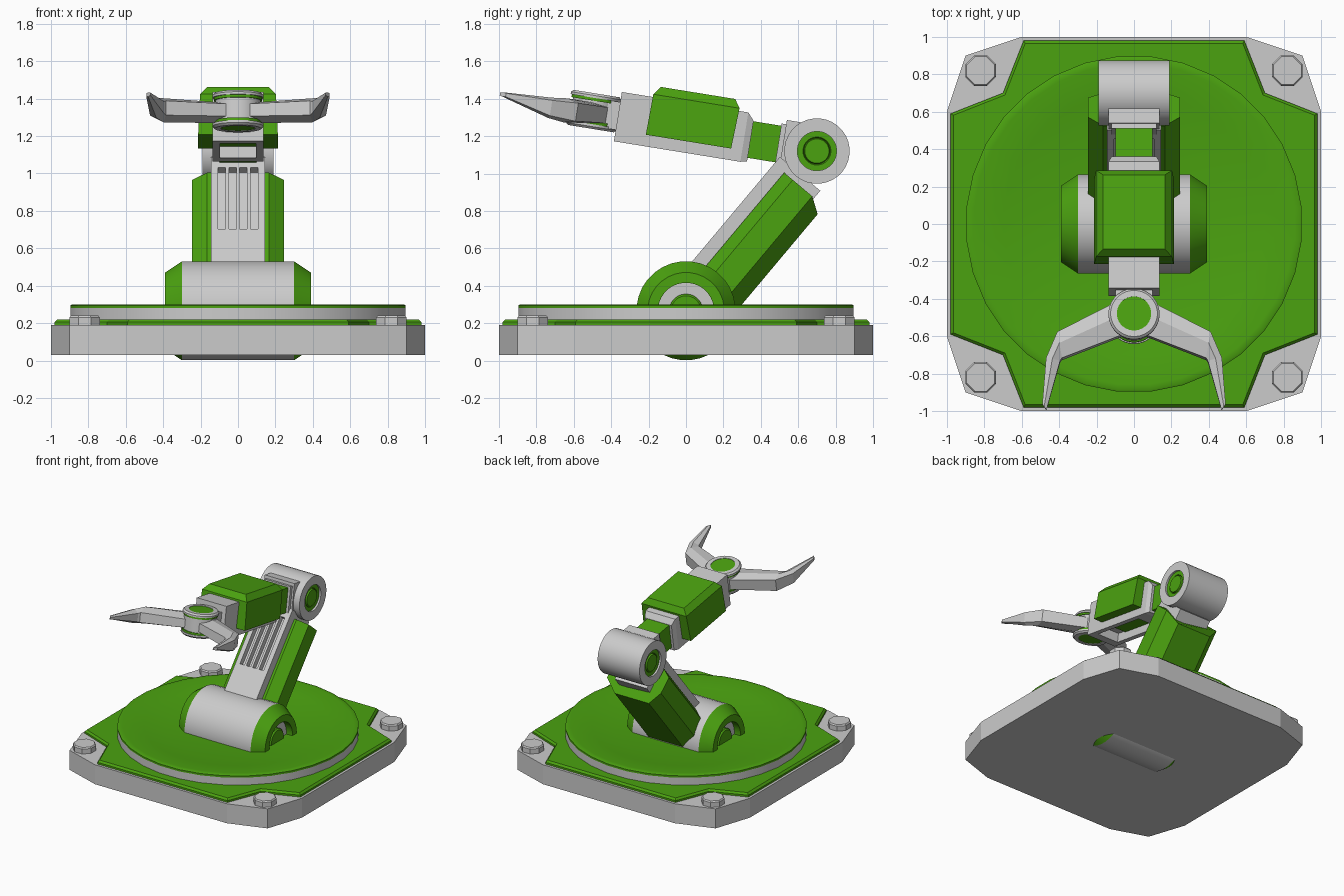
import bpy, bmesh
from math import sin, cos, pi, radians
from mathutils import Matrix, Vector

if "Cube" in bpy.data.objects:
    bpy.data.objects.remove(bpy.data.objects["Cube"])

green = bpy.data.materials.new("green_paint")
green.diffuse_color = (0.07, 0.36, 0.005, 1)
green.use_nodes = True
green.node_tree.nodes["Principled BSDF"].inputs["Base Color"].default_value = green.diffuse_color


def loft(name, rings, M=Matrix(), mat=None, smooth=False, closed=False):
    """Skin a list of equal-length rings; capped at the ends, or closed into a loop."""
    bm = bmesh.new()
    vs = [[bm.verts.new(M @ Vector(p)) for p in r] for r in rings]
    n = len(vs[0])
    pairs = list(zip(vs, vs[1:])) + ([(vs[-1], vs[0])] if closed else [])
    for a, b in pairs:
        for i in range(n):
            j = (i + 1) % n
            bm.faces.new((a[i], a[j], b[j], b[i]))
    if not closed:
        bm.faces.new(vs[0][::-1])
        bm.faces.new(vs[-1])
    bmesh.ops.recalc_face_normals(bm, faces=bm.faces)
    me = bpy.data.meshes.new(name)
    bm.to_mesh(me)
    bm.free()
    ob = bpy.data.objects.new(name, me)
    bpy.context.collection.objects.link(ob)
    if mat:
        me.materials.append(mat)
    if smooth:
        bpy.ops.object.select_all(action='DESELECT')
        bpy.context.view_layer.objects.active = ob
        ob.select_set(True)
        bpy.ops.object.shade_smooth_by_angle(angle=radians(30))
    return ob


def lathe(name, profile, M=Matrix(), mat=None, seg=32, smooth=True, closed=False):
    """Revolve (radius, height) points about local z."""
    rings = [[(r * cos(2 * pi * (i + .5) / seg), r * sin(2 * pi * (i + .5) / seg), h)
              for i in range(seg)] for r, h in profile]
    return loft(name, rings, M, mat, smooth, closed)


def box(name, x, y, z, M=Matrix(), mat=None):
    """Box from ranges on each local axis."""
    return loft(name, [[(x[0], y[0], k), (x[1], y[0], k), (x[1], y[1], k), (x[0], y[1], k)]
                       for k in z], M, mat)


def cut(ob, cutter):
    m = ob.modifiers.new("cut", 'BOOLEAN')
    m.object, m.operation, m.solver = cutter, 'DIFFERENCE', 'EXACT'
    bpy.context.view_layer.objects.active = ob
    bpy.ops.object.modifier_apply(modifier=m.name)
    bpy.data.objects.remove(cutter)


def outline(quarter, z, k=1.0):
    """Repeat a corner outline in four quarter turns."""
    pts = []
    for q in range(4):
        c, s = round(cos(q * pi / 2)), round(sin(q * pi / 2))
        pts += [(k * (x * c - y * s), k * (x * s + y * c), z) for x, y in quarter]
    return pts


# Base slab, notched cover and corner bolts
slab = [(1, .6), (.9, .9), (.6, 1)]
loft("base_slab", [outline(slab, .03), outline(slab, .19)])
cover = [(.98, .59), (.70, .70), (.59, .98)]
loft("base_cover", [outline(cover, .18), outline(cover, .205), outline(cover, .22, .985)], mat=green)
for sx in (-1, 1):
    for sy in (-1, 1):
        lathe("corner_bolt", [(.088, .18), (.088, .23), (.08, .24)],
              Matrix.Translation((.82 * sx, .82 * sy, 0)), seg=8, smooth=False)

# Turntable with dished top
lathe("turntable_ring", [(.9, .21), (.9, .28), (.5, .24), (.5, .21)], closed=True)
lathe("turntable_dish", [(.9, .28), (.9, .295), (.89, .30), (.86, .30), (.70, .285), (.54, .255),
                         (.05, .25), (.05, .22), (.5, .22)], mat=green, closed=True)


def sideways(y, z, sign):
    return Matrix.Translation((0, y, z)) @ Matrix.Rotation(sign * pi / 2, 4, 'Y')


# Shoulder barrel and its stepped end caps
lathe("shoulder_barrel", [(.265, -.30), (.265, .30)], sideways(0, .266, 1))
for s in (-1, 1):
    M = sideways(0, .266, s)
    lathe("shoulder_cap", [(.265, .30), (.205, .39), (.15, .39), (.15, .30)], M, green, closed=True)
    lathe("shoulder_washer", [(.15, .29), (.15, .335), (.09, .335), (.09, .29)], M, closed=True)
    lathe("shoulder_pin", [(.09, .29), (.09, .35), (.08, .36)], M, green)

# Lower arm, local axes: x, back, along
a = radians(50)
A = Matrix(((1, 0, 0, 0), (0, sin(a), cos(a), 0), (0, -cos(a), sin(a), .27), (0, 0, 0, 1)))
core = box("lower_arm_core", (-.145, .145), (-.142, .14), (.1, .95), A)
for i in range(4):
    x = -.087 + .058 * i
    cut(core, box("vent_cutter", (x - .02, x + .02), (-.2, -.10), (.445, .875), A))
half = [(.165, -.07), (.245, -.01), (.245, .126), (.155, .21)]


def shell(u, k=1.0):
    return [(x * k, v, u) for x, v in half] + [(-x * k, v, u) for x, v in half[::-1]]


end = shell(.90)
end = [(x, v, .90 if -.05 < v < .13 or v < 0 else .845) for x, v, u in end]
loft("lower_arm_shell", [shell(.1), end], A, green)

# Elbow
E = (.70, 1.12)
lathe("elbow_barrel", [(.10, -.16), (.105, -.16), (.105, -.19), (.175, -.19),
                       (.175, .19), (.105, .19), (.105, .16), (.10, .16)], sideways(*E, 1))
for s in (-1, 1):
    lathe("elbow_disc", [(.105, .15), (.105, .175), (.075, .175), (.07, .165), (.065, .182)],
          sideways(*E, s), green)

# Forearm, local axes: x, forward, up
b = radians(9.2)
F = Matrix(((-1, 0, 0, 0), (0, -cos(b), sin(b), E[0]), (0, sin(b), cos(b), E[1]), (0, 0, 0, 1)))
box("elbow_bracket", (-.135, .135), (.02, .185), (-.09, .138), F)
box("bracket_step", (-.12, .12), (.15, .21), (-.095, .115), F)
box("forearm_neck", (-.10, .10), (.1, .42), (-.095, .103), F, green)


def section(s, w, lo, hi):
    return [(-w, s, lo), (w, s, lo), (w, s, hi), (-w, s, hi)]


body = loft("forearm_body", [section(.36, .12, -.115, .105), section(.395, .135, -.122, .145),
                             section(1.08, .135, -.122, .145)], F)
cut(body, box("underside_cutter", (-.095, .095), (.52, 1.0), (-.2, -.05), F))
# Chamfered cover over the forearm
loft("forearm_shell", [[(-x, p, t), (x, p, t), (x, q, t), (-x, q, t)] for x, p, q, t in
                       ((.213, .455, .917, -.06), (.203, .445, .912, .16),
                        (.165, .476, .878, .205))], F, green)

# Wrist hub: stacked discs
box("wrist_block", (-.10, .10), (1.0, 1.2), (-.06, .09), F)
W = F @ Matrix.Translation((0, 1.212, .02))
lathe("wrist_hub", [(.122, -.07), (.122, .07)], W)
for s in (-1, 1):
    D = W @ Matrix.Rotation(0 if s > 0 else pi, 4, 'X')
    lathe("wrist_green_disc", [(.13, .055), (.13, .07)], D, green)
    lathe("wrist_disc", [(.137, .07), (.137, .083), (.125, .095), (.092, .095), (.092, .07)],
          D, closed=True)
    lathe("wrist_button", [(.092, .06), (.092, .092)], D, green)

# Two bent claw fingers: (outer point, inner point, half height, height offset)
claw = [((.06, 1.12), (.05, 1.31), .055, .01), ((.41, 1.30), (.385, 1.44), .065, .0),
        ((.47, 1.44), (.395, 1.455), .055, .0), ((.490, 1.69), (.468, 1.722), .012, .03)]
for s in (-1, 1):
    rings = []
    for o, i, h, z in claw:
        o, i = Vector(o), Vector(i)
        m = o.lerp(i, .45)
        rings.append([(s * p.x, p.y, z + k * h) for p, k in
                      ((i, -.6), (m, -1), (o, -.75), (o, .75), (m, 1), (i, .6))])
    loft("claw_finger", rings, F)
